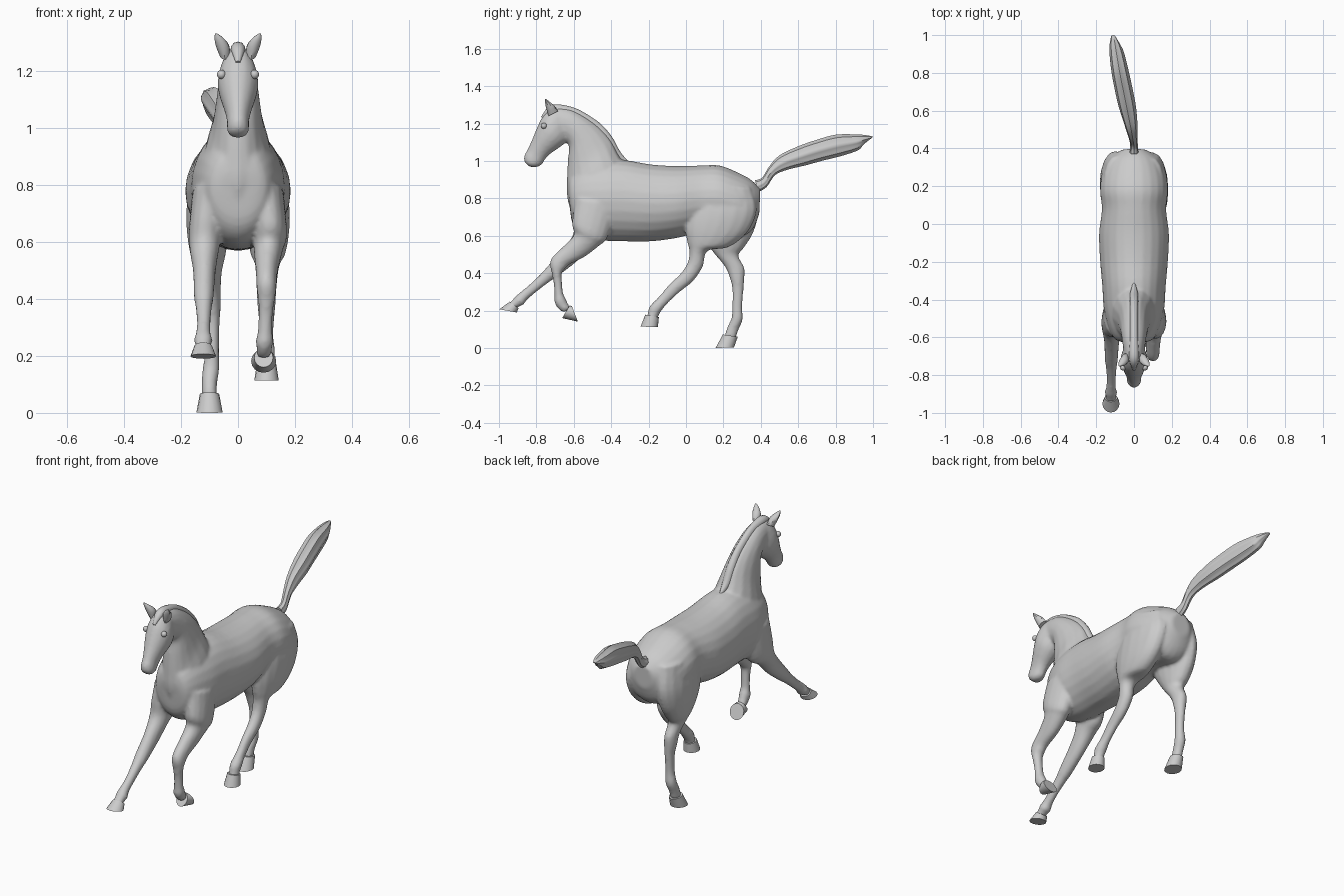
import bpy, bmesh
from math import sin, cos, pi, radians
from mathutils import Vector


def spline(rows, steps):
    """Catmull-Rom interpolation of section rows."""
    out = []
    for i in range(len(rows) - 1):
        p0, p1 = rows[max(i - 1, 0)], rows[i]
        p2, p3 = rows[i + 1], rows[min(i + 2, len(rows) - 1)]
        for s in range(steps):
            t = s / steps
            out.append([0.5 * (2 * b + (c - a) * t + (2 * a - 5 * b + 4 * c - d) * t * t
                               + (3 * b - a - 3 * c + d) * t ** 3)
                        for a, b, c, d in zip(p0, p1, p2, p3)])
    return out + [rows[-1]]


def loft(name, rows, sides=16, steps=4, groove=0.0):
    """Skin oval sections: (y, z) of one edge, (y, z) of the other, centre x, half width."""
    bm = bmesh.new()
    rings = []
    for y1, z1, y2, z2, cx, w in spline(rows, steps):
        mid = Vector((cx, (y1 + y2) / 2, (z1 + z2) / 2))
        half = Vector((0, (y1 - y2) / 2, (z1 - z2) / 2))
        ring = []
        for k in range(sides):
            a = 2 * pi * k / sides
            r = 1 + groove * cos(8 * a)
            ring.append(bm.verts.new(mid + half * cos(a) * r + Vector((w * sin(a) * r, 0, 0))))
        rings.append(ring)
    for a, b in zip(rings, rings[1:]):
        for k in range(sides):
            n = (k + 1) % sides
            bm.faces.new((a[k], a[n], b[n], b[k]))
    bm.faces.new(rings[0])
    bm.faces.new(rings[-1])
    bmesh.ops.recalc_face_normals(bm, faces=bm.faces)
    me = bpy.data.meshes.new(name)
    bm.to_mesh(me)
    bm.free()
    for p in me.polygons:
        p.use_smooth = True
    me.set_sharp_from_angle(angle=radians(40))
    ob = bpy.data.objects.new(name, me)
    bpy.context.collection.objects.link(ob)
    return ob


def centred(rows):
    return [(a, b, c, d, 0, w) for a, b, c, d, w in rows]


# Trunk, chest to rump
trunk = loft("body", centred([
    (-.632, .86, -.622, .76, .05), (-.615, .93, -.605, .66, .10),
    (-.55, .98, -.55, .60, .135), (-.45, 1.0, -.45, .575, .16),
    (-.33, 1.005, -.33, .57, .168), (-.19, .982, -.19, .57, .18),
    (-.05, .973, -.05, .588, .185), (.08, .976, .08, .62, .17),
    (.18, .976, .18, .62, .18), (.28, .937, .30, .60, .165),
    (.35, .898, .36, .64, .125), (.397, .85, .392, .72, .06)]), sides=24)

# Neck, withers to poll
neck = loft("neck", centred([
    (-.33, .99, -.60, .68, .13), (-.36, 1.04, -.635, .80, .115),
    (-.40, 1.115, -.637, .90, .09), (-.46, 1.18, -.632, 1.0, .077),
    (-.535, 1.235, -.625, 1.07, .069), (-.61, 1.275, -.64, 1.10, .062),
    (-.68, 1.29, -.68, 1.12, .055)]))

# Head, poll to muzzle
head = loft("head", centred([
    (-.66, 1.285, -.61, 1.17, .04), (-.72, 1.285, -.632, 1.11, .06),
    (-.768, 1.235, -.665, 1.08, .072), (-.798, 1.175, -.70, 1.055, .064),
    (-.823, 1.115, -.735, 1.03, .05), (-.848, 1.06, -.757, 1.003, .04),
    (-.865, 1.03, -.77, .982, .039), (-.864, .995, -.79, .97, .035),
    (-.84, .972, -.818, .965, .016)]))

# Extended foreleg
fore_reach = loft("foreleg_extended", [
    (-.59, .80, -.36, .76, -.10, .06), (-.60, .69, -.42, .60, -.112, .06),
    (-.605, .605, -.50, .545, -.118, .052), (-.66, .53, -.58, .465, -.118, .04),
    (-.738, .44, -.688, .382, -.12, .035), (-.78, .393, -.735, .35, -.12, .029),
    (-.84, .337, -.803, .297, -.12, .024), (-.888, .297, -.85, .257, -.122, .026),
    (-.91, .278, -.868, .232, -.122, .033), (-.928, .258, -.892, .222, -.122, .028),
    (-.95, .238, -.91, .21, -.122, .028)])

# Folded foreleg
fore_bent = loft("foreleg_folded", [
    (-.59, .80, -.36, .76, .10, .06), (-.61, .67, -.42, .59, .112, .06),
    (-.60, .605, -.46, .55, .107, .052), (-.655, .545, -.54, .488, .102, .042),
    (-.712, .49, -.62, .448, .10, .036), (-.728, .45, -.645, .425, .10, .035),
    (-.718, .40, -.664, .40, .10, .03), (-.707, .34, -.662, .34, .097, .025),
    (-.703, .28, -.656, .29, .095, .026), (-.702, .24, -.645, .268, .093, .031),
    (-.678, .205, -.635, .245, .092, .027), (-.65, .19, -.62, .215, .09, .027)])

# Hind leg swung forward
hind_swing = loft("hind_leg_forward", [
    (.03, .86, .35, .86, .09, .07), (.0, .72, .38, .74, .10, .08),
    (-.006, .64, .33, .62, .105, .074), (.005, .57, .23, .54, .105, .06),
    (.018, .515, .115, .52, .103, .043), (.008, .455, .09, .435, .10, .036),
    (-.03, .397, .038, .358, .10, .032), (-.088, .342, -.037, .296, .10, .026),
    (-.143, .277, -.096, .241, .10, .025), (-.192, .226, -.128, .203, .10, .031),
    (-.203, .195, -.143, .18, .10, .028), (-.21, .16, -.155, .15, .10, .028)])

# Hind leg pushing off
hind_push = loft("hind_leg_back", [
    (.05, .86, .36, .86, -.09, .07), (.04, .72, .387, .73, -.10, .08),
    (.06, .64, .362, .62, -.105, .074), (.11, .56, .31, .535, -.105, .06),
    (.155, .50, .28, .495, -.10, .044), (.208, .435, .312, .43, -.095, .035),
    (.234, .375, .313, .38, -.093, .033), (.248, .31, .308, .32, -.09, .026),
    (.247, .22, .301, .22, -.09, .024), (.243, .16, .303, .152, -.095, .03),
    (.22, .11, .28, .095, -.10, .027), (.205, .06, .265, .05, -.10, .027)])

# Ears, mirrored pair
ears = [loft("ear_" + n, [
    (-.735, 1.24, -.685, 1.265, s * .045, .018), (-.747, 1.28, -.703, 1.295, s * .054, .024),
    (-.753, 1.31, -.73, 1.317, s * .066, .017), (-.754, 1.332, -.748, 1.332, s * .077, .004)],
    sides=10, steps=3) for n, s in (("left", 1), ("right", -1))]

# Fuse trunk, neck, head and legs into one smooth skin
with bpy.context.temp_override(active_object=trunk, object=trunk, selected_editable_objects=[
        trunk, neck, head, fore_reach, fore_bent, hind_swing, hind_push]):
    bpy.ops.object.join()
skin = trunk.modifiers.new("skin", 'REMESH')
skin.mode = 'VOXEL'
skin.voxel_size = 0.009
skin.use_smooth_shade = True
relax = trunk.modifiers.new("relax", 'SMOOTH')
relax.factor = 0.5
relax.iterations = 5

# Hooves: coronet section to flat sole
hooves = {
    "hoof_front_extended": [(-.942, .248, -.895, .212, -.122, .033),
                            (-.998, .207, -.905, .19, -.122, .045)],
    "hoof_front_folded": [(-.662, .16, -.622, .228, .09, .033),
                          (-.578, .141, -.61, .223, .09, .044)],
    "hoof_hind_forward": [(-.218, .178, -.145, .165, .10, .034),
                          (-.243, .114, -.15, .113, .10, .043)],
    "hoof_hind_back": [(.197, .072, .277, .06, -.10, .034),
                       (.158, 0, .257, .004, -.10, .046)]}
for name, rows in hooves.items():
    loft(name, rows, steps=1)

# Mane with forelock, a narrow ridge along the crest
loft("mane", centred([
    (-.775, 1.235, -.765, 1.225, .008), (-.74, 1.285, -.725, 1.25, .022),
    (-.69, 1.303, -.685, 1.25, .026), (-.60, 1.285, -.615, 1.235, .022),
    (-.525, 1.247, -.55, 1.195, .022), (-.45, 1.193, -.48, 1.145, .022),
    (-.392, 1.123, -.43, 1.09, .024), (-.352, 1.05, -.39, 1.02, .022),
    (-.31, 1.0, -.33, .985, .008)]), sides=12)

# Tail streaming back, grooved like hair
loft("tail", [
    (.37, .895, .385, .835, 0, .022), (.408, .91, .43, .862, 0, .019),
    (.445, .968, .475, .925, -.005, .023), (.50, 1.027, .54, .955, -.015, .032),
    (.60, 1.075, .64, .98, -.035, .043), (.70, 1.11, .73, 1.005, -.055, .045),
    (.80, 1.137, .83, 1.03, -.075, .043), (.90, 1.14, .92, 1.06, -.092, .036),
    (.96, 1.137, .95, 1.09, -.102, .025), (1.0, 1.13, .99, 1.12, -.11, .01)],
    sides=32, groove=0.06)

# Eyes
for n, s in (("left", 1), ("right", -1)):
    bpy.ops.mesh.primitive_uv_sphere_add(segments=12, ring_count=8, radius=.016,
                                         location=(s * .058, -.76, 1.188))
    bpy.context.object.name = "eye_" + n
    bpy.ops.object.shade_smooth()
